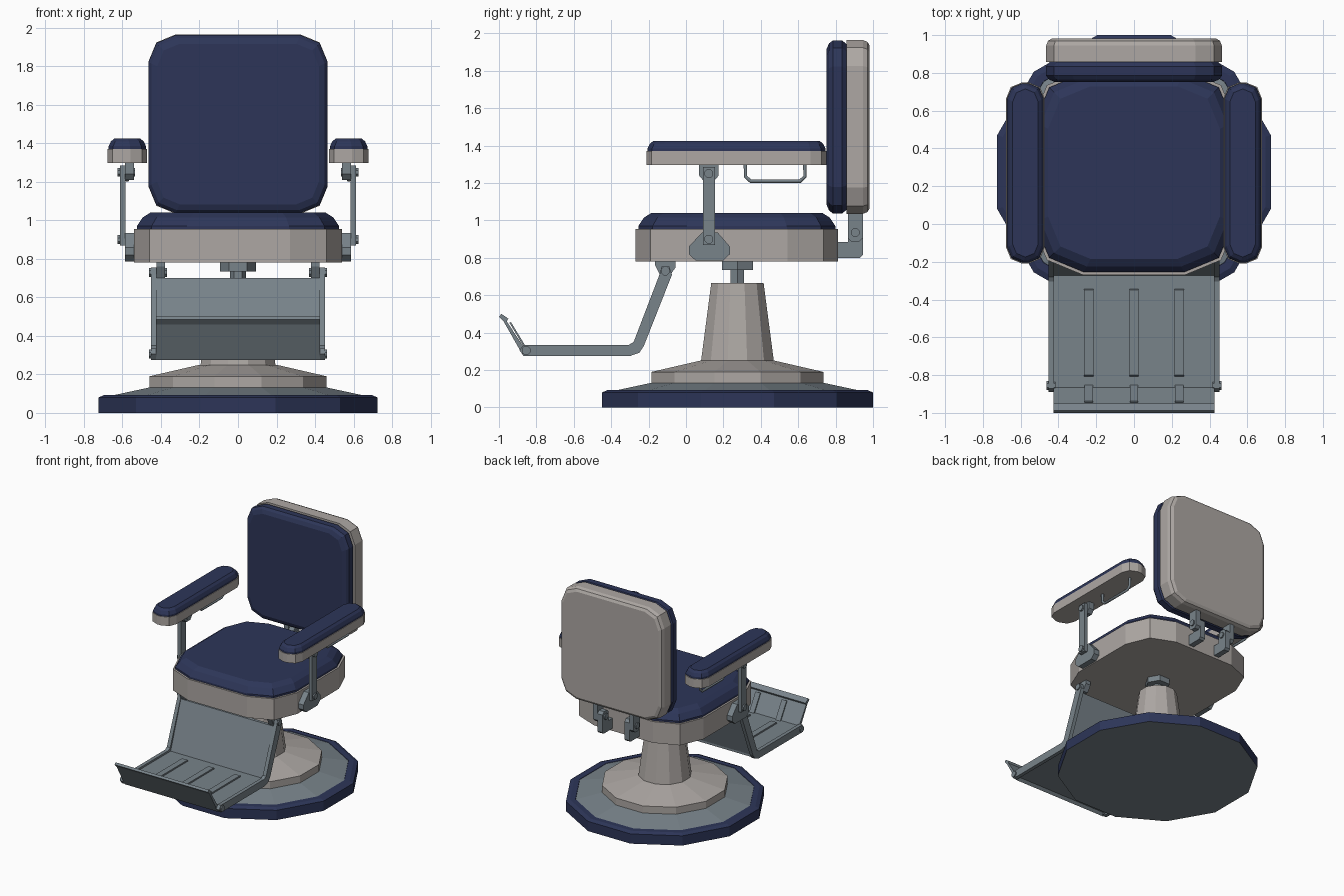
import bpy
import bmesh
from math import pi, cos, sin
from mathutils import Vector

if "Cube" in bpy.data.objects:
    bpy.data.objects.remove(bpy.data.objects["Cube"], do_unlink=True)


def material(name, rgb):
    m = bpy.data.materials.new(name)
    m.use_nodes = True
    m.diffuse_color = (*rgb, 1)
    m.node_tree.nodes["Principled BSDF"].inputs["Base Color"].default_value = (*rgb, 1)
    return m


NAVY = material("navy leather", (0.026, 0.036, 0.098))
CREAM = material("warm grey enamel", (0.42, 0.39, 0.37))
METAL = material("steel grey", (0.188, 0.227, 0.254))


def loft(name, rings, mat, bottom=None):
    """Join matching rings into a closed solid with capped ends."""
    bm = bmesh.new()
    loops = [[bm.verts.new(p) for p in ring] for ring in rings]
    n = len(loops[0])
    for a, b in zip(loops, loops[1:]):
        for i in range(n):
            j = (i + 1) % n
            bm.faces.new((a[i], a[j], b[j], b[i]))
    cap = bm.faces.new(loops[0][::-1])
    bm.faces.new(loops[-1])
    if bottom:
        cap.material_index = 1
    bmesh.ops.recalc_face_normals(bm, faces=bm.faces)
    mesh = bpy.data.meshes.new(name)
    bm.to_mesh(mesh)
    bm.free()
    mesh.materials.append(mat)
    if bottom:
        mesh.materials.append(bottom)
    obj = bpy.data.objects.new(name, mesh)
    bpy.context.collection.objects.link(obj)
    return obj


def rounded(hx, hy, r):
    """Rectangle outline with two-segment corners."""
    pts = []
    for k, (sx, sy) in enumerate(((1, 1), (-1, 1), (-1, -1), (1, -1))):
        for step in range(3):
            a = (k + step / 2) * pi / 2
            pts.append((sx * (hx - r) + r * cos(a), sy * (hy - r) + r * sin(a)))
    return pts


def pad(name, centre, hx, hy, r, layers, mat, upright=False):
    """Rounded slab; layers are (inset, height), or (inset, depth) if upright."""
    rings = []
    for inset, h in layers:
        out = rounded(hx - inset, hy - inset, max(r - inset * 0.5, 0.01))
        if upright:
            rings.append([(centre[0] + u, h, centre[1] + v) for u, v in out])
        else:
            rings.append([(centre[0] + u, centre[1] + v, h) for u, v in out])
    return loft(name, rings, mat)


def lathe(name, layers, sides, mat, turn=0.0, bottom=None):
    """Faceted turning about the pedestal axis; layers are (flat radius, height)."""
    rings = []
    for r, z in layers:
        c = r / cos(pi / sides)
        rings.append([(c * cos(turn + 2 * pi * i / sides),
                       0.275 + c * sin(turn + 2 * pi * i / sides), z) for i in range(sides)])
    return loft(name, rings, mat, bottom)


def plate(name, outline, x0, x1, mat=METAL):
    """Side outline in y, z extruded from x0 to x1."""
    return loft(name, [[(x, y, z) for y, z in outline] for x in (x0, x1)], mat)


def bolt(name, x0, x1, y, z, r=0.025):
    ring = [(y + r * cos(pi / 8 + i * pi / 4), z + r * sin(pi / 8 + i * pi / 4)) for i in range(8)]
    return plate(name, ring, x0, x1)


def box(y0, y1, z0, z1):
    return [(y0, z0), (y1, z0), (y1, z1), (y0, z1)]


# Pedestal
T = pi / 12
lathe("base_rim", [(0.725, 0), (0.725, 0.08), (0.695, 0.093), (0.655, 0.093), (0.65, 0.085)],
      12, NAVY, T, METAL)
lathe("base_dish", [(0.655, 0.08), (0.655, 0.09), (0.46, 0.132)], 12, METAL, T)
lathe("base_step", [(0.46, 0.128), (0.46, 0.19), (0.2, 0.25)], 12, CREAM, T)
lathe("column", [(0.195, 0.245), (0.14, 0.665)], 12, CREAM, T)
lathe("piston", [(0.036, 0.66), (0.036, 0.74)], 6, METAL)
lathe("piston_collar", [(0.082, 0.735), (0.082, 0.785)], 6, METAL)

# Seat
pad("seat_frame", (0, 0.272), 0.54, 0.542, 0.27, [(0, 0.78), (0, 0.955)], CREAM)
pad("seat_cushion", (0, 0.272), 0.525, 0.527, 0.26,
    [(0, 0.95), (0, 0.97), (0.03, 1.015), (0.07, 1.04)], NAVY)

# Backrest
pad("back_cushion", (0, 1.5), 0.465, 0.462, 0.14,
    [(0.045, 0.752), (0.015, 0.765), (0, 0.785), (0, 0.835), (0.02, 0.86)], NAVY, True)
pad("back_shell", (0, 1.5), 0.465, 0.465, 0.14,
    [(0, 0.857), (0, 0.945), (0.01, 0.97), (0.03, 0.982)], CREAM, True)

# Footrest panels
plate("footrest_back", [(-0.275, 0.315), (-0.25, 0.315), (-0.115, 0.7), (-0.14, 0.7)], -0.425, 0.425)
plate("footrest_tread", box(-0.875, -0.255, 0.295, 0.32), -0.425, 0.425)
plate("footrest_toe", [(-0.87, 0.275), (-0.975, 0.46), (-1, 0.485), (-0.987, 0.5),
                       (-0.95, 0.475), (-0.958, 0.46), (-0.85, 0.295)], -0.425, 0.425)
for x in (-0.24, 0, 0.24):
    plate("tread_rib", [(-0.81, 0.315), (-0.34, 0.315), (-0.35, 0.332), (-0.8, 0.332)],
          x - 0.025, x + 0.025)
    plate("toe_rib", [(-0.862, 0.315), (-0.944, 0.453), (-0.936, 0.457), (-0.853, 0.32)],
          x - 0.022, x + 0.022)

for s in (1, -1):
    side = "left_" if s > 0 else "right_"

    # Armrest
    at = (s * 0.575, 0.27)
    pad(side + "arm_rail", at, 0.102, 0.48, 0.085, [(0, 1.297), (0, 1.37)], CREAM)
    pad(side + "arm_pad", at, 0.097, 0.475, 0.082,
        [(0, 1.365), (0, 1.385), (0.012, 1.41), (0.03, 1.425)], NAVY)

    # Arm support
    plate(side + "arm_post", box(0.09, 0.155, 0.87, 1.285), s * 0.585, s * 0.613)
    plate(side + "arm_foot", [(0.015, 0.82), (0.05, 0.787), (0.2, 0.787), (0.235, 0.82),
                              (0.235, 0.86), (0.17, 0.935), (0.085, 0.935), (0.015, 0.86)],
          s * 0.535, s * 0.587)
    plate(side + "arm_hanger", [(0.07, 1.3), (0.07, 1.24), (0.095, 1.21), (0.15, 1.21),
                                (0.175, 1.24), (0.175, 1.3)], s * 0.54, s * 0.587)
    for z in (0.9, 1.25):
        bolt(side + "arm_bolt", s * 0.535, s * 0.626, 0.122, z)

    # Grab loop under the armrest
    curve = bpy.data.curves.new(side + "arm_loop", "CURVE")
    curve.dimensions = "3D"
    curve.bevel_depth = 0.011
    curve.bevel_resolution = 1
    path = [(0.318, 1.305), (0.318, 1.235), (0.345, 1.21), (0.61, 1.21), (0.636, 1.235), (0.636, 1.305)]
    spline = curve.splines.new("POLY")
    spline.points.add(len(path) - 1)
    for p, (y, z) in zip(spline.points, path):
        p.co = (s * 0.575, y, z, 1)
    curve.materials.append(METAL)
    bpy.context.collection.objects.link(bpy.data.objects.new(side + "arm_loop", curve))

    # Backrest bracket
    plate(side + "back_bracket", [(0.8, 0.8), (0.93, 0.8), (0.945, 0.815), (0.945, 0.96), (0.925, 0.98),
                                  (0.885, 0.98), (0.866, 0.96), (0.866, 0.885), (0.8, 0.885)],
          s * 0.1, s * 0.145)
    plate(side + "back_tab", [(0.866, 0.905), (0.885, 0.885), (0.925, 0.885), (0.945, 0.905),
                              (0.945, 1.045), (0.866, 1.045)], s * 0.145, s * 0.185)
    bolt(side + "back_bolt", s * 0.09, s * 0.195, 0.905, 0.935)

    # Footrest rail and hinge
    plate(side + "foot_rail", [(-0.865, 0.275), (-0.3, 0.275), (-0.25, 0.292), (-0.225, 0.33),
                               (-0.075, 0.71), (-0.09, 0.755), (-0.13, 0.755), (-0.14, 0.715),
                               (-0.28, 0.35), (-0.305, 0.335), (-0.87, 0.335), (-0.89, 0.305)],
          s * 0.423, s * 0.453)
    plate(side + "foot_hinge", [(-0.165, 0.785), (-0.165, 0.76), (-0.135, 0.7), (-0.09, 0.7),
                                (-0.055, 0.75), (-0.055, 0.785)], s * 0.378, s * 0.424)
    bolt(side + "hinge_bolt", s * 0.37, s * 0.462, -0.11, 0.73)
    bolt(side + "toe_bolt", s * 0.415, s * 0.462, -0.855, 0.305)
